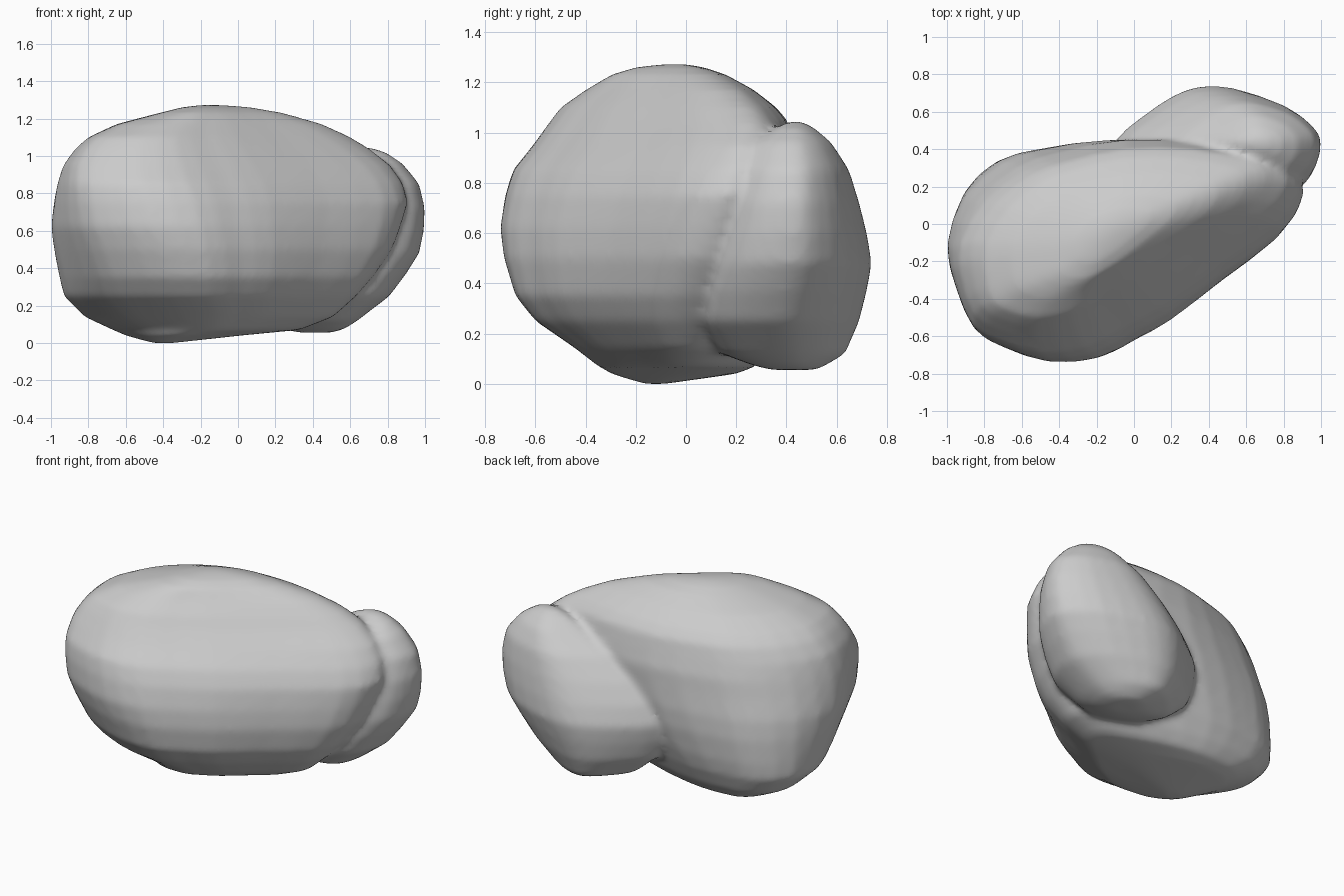
import bpy, bmesh

if "Cube" in bpy.data.objects:
    bpy.data.objects.remove(bpy.data.objects["Cube"])

stone = bpy.data.materials.new("stone grey")
stone.diffuse_color = (0.6, 0.6, 0.6, 1)
stone.use_nodes = True
stone.node_tree.nodes["Principled BSDF"].inputs["Base Color"].default_value = stone.diffuse_color


def resample(points):
    """Double the points of a closed outline with a smooth curve."""
    out, n = [], len(points)
    for i in range(n):
        a, b, c, d = (points[(i + k) % n] for k in (-1, 0, 1, 2))
        out.append(b)
        out.append(tuple((-a[k] + 9 * b[k] + 9 * c[k] - d[k]) / 16 for k in (0, 1)))
    return out


def unit(points):
    """Scale an outline into the 0..1 square."""
    lo = [min(p[k] for p in points) for k in (0, 1)]
    hi = [max(p[k] for p in points) for k in (0, 1)]
    return [tuple((p[k] - lo[k]) / (hi[k] - lo[k]) for k in (0, 1)) for p in points]


def lobe(name, plan, levels, skew=0):
    """Stack the plan outline, stretched to the x and y limits of each level.
    With skew, the outline gets more diagonal towards the top."""
    plan = unit(resample(plan))
    bm = bmesh.new()
    rings = []
    for z, x0, x1, y0, y1 in levels:
        k = max(-0.2, min(0.2, skew * (z - 0.65)))
        outline = unit([(u + k * v, v + k * u) for u, v in plan])
        rings.append([bm.verts.new((x0 + u * (x1 - x0), y0 + v * (y1 - y0), z))
                      for u, v in outline])
    n = len(plan)
    for a, b in zip(rings, rings[1:]):
        for i in range(n):
            j = (i + 1) % n
            bm.faces.new((a[i], a[j], b[j], b[i]))
    bm.faces.new(rings[0])
    bm.faces.new(rings[-1])
    bmesh.ops.recalc_face_normals(bm, faces=bm.faces)
    for f in bm.faces:
        f.smooth = True
    me = bpy.data.meshes.new(name)
    bm.to_mesh(me)
    bm.free()
    me.materials.append(stone)
    ob = bpy.data.objects.new(name, me)
    bpy.context.collection.objects.link(ob)
    return ob


# Large boulder: plan outline, then (z, x min, x max, y min, y max)
boulder = lobe(
    "boulder",
    [(-1, -.12), (-.95, -.35), (-.84, -.57), (-.68, -.67), (-.45, -.74), (-.2, -.72),
     (0, -.62), (.2, -.51), (.5, -.29), (.8, -.07), (.9, .08), (.9, .19), (.78, .29),
     (.35, .41), (-.1, .45), (-.45, .4), (-.68, .33), (-.9, .14)],
    [(0, -.46, -.34, -.17, -.08), (.04, -.6, .02, -.3, .2), (.07, -.67, .33, -.35, .28),
     (.14, -.82, .51, -.44, .33), (.25, -.93, .63, -.6, .38), (.35, -.955, .72, -.68, .41),
     (.5, -.985, .825, -.725, .44), (.62, -1, .87, -.74, .45), (.75, -.985, .91, -.72, .45),
     (.85, -.965, .885, -.69, .45), (.95, -.935, .815, -.61, .43), (1.04, -.87, .7, -.545, .41),
     (1.1, -.8, .6, -.5, .36), (1.17, -.65, .45, -.4, .27), (1.23, -.42, .24, -.3, .16),
     (1.26, -.3, .07, -.2, .07), (1.272, -.2, -.08, -.09, 0)], skew=0.35)

# Small boulder leaning on the back right
small = lobe(
    "small_boulder",
    [(-.1, .45), (-.04, .34), (.1, .22), (.4, .11), (.7, .1), (.88, .16), (.97, .28),
     (1, .43), (.95, .53), (.8, .645), (.55, .73), (.37, .74), (.22, .69), (.05, .58)],
    [(.055, .33, .5, .34, .52), (.075, .22, .57, .26, .56), (.12, .08, .64, .14, .635),
     (.25, -.07, .81, .05, .69), (.37, -.1, .9, .06, .72), (.48, -.1, .97, .09, .74),
     (.6, -.03, .995, .13, .72), (.72, .08, 1, .17, .69), (.85, .24, .97, .22, .65),
     (.96, .44, .88, .28, .58), (1.02, .55, .79, .36, .51), (1.045, .63, .71, .41, .46)])

# Merge both into one skin and soften the crease between them
union = boulder.modifiers.new("union", 'BOOLEAN')
union.operation = 'UNION'
union.solver = 'EXACT'
union.object = small
skin = boulder.modifiers.new("skin", 'REMESH')
skin.mode = 'VOXEL'
skin.voxel_size = 0.022
skin.use_smooth_shade = True
soft = boulder.modifiers.new("soften", 'SMOOTH')
soft.factor = 0.5
soft.iterations = 6
bpy.context.view_layer.update()
merged = bpy.data.meshes.new_from_object(boulder.evaluated_get(bpy.context.evaluated_depsgraph_get()))
boulder.modifiers.clear()
boulder.data = merged
merged.materials.clear()
merged.materials.append(stone)
bpy.data.objects.remove(small)
